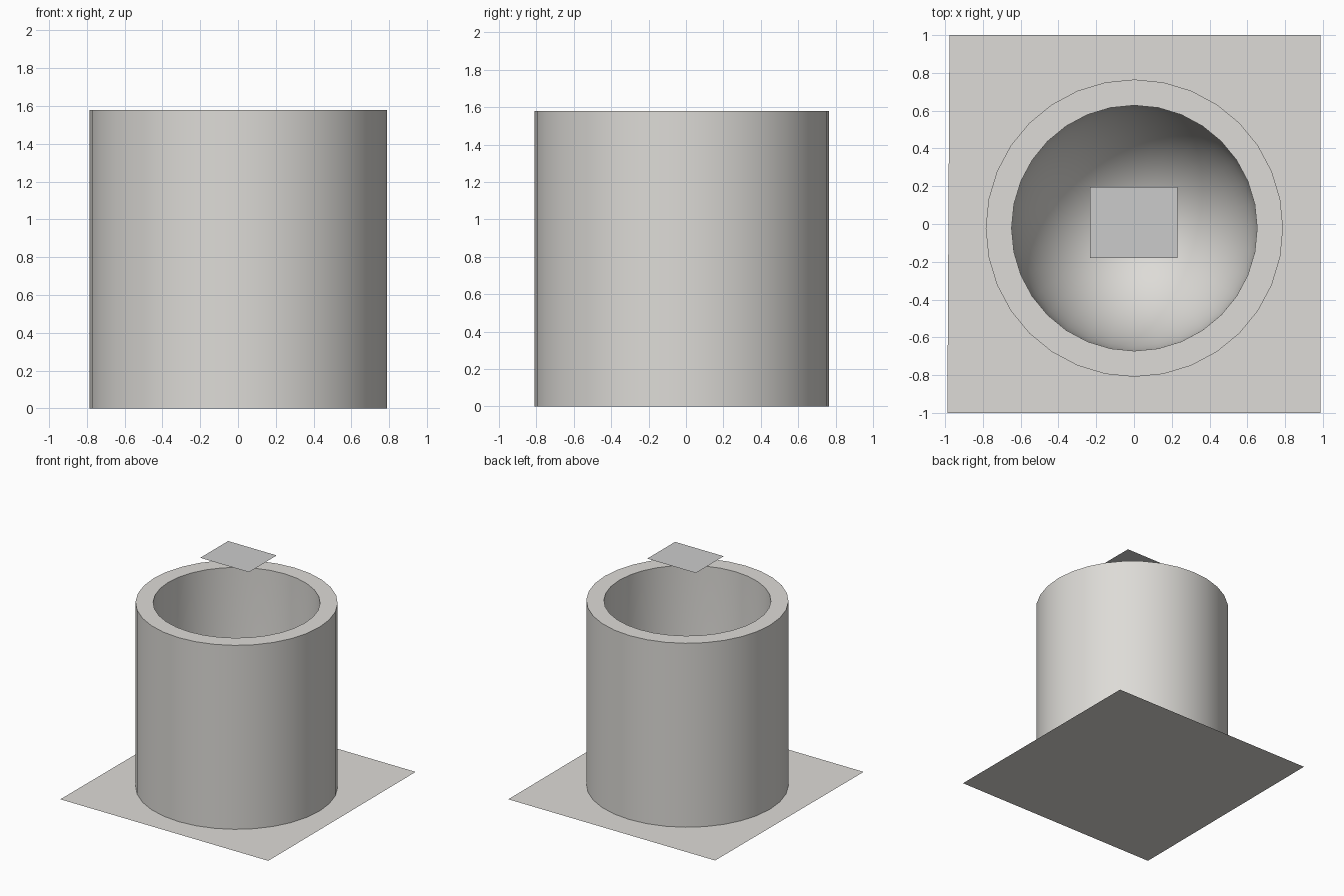
import bpy, bmesh, math

if "Cube" in bpy.data.objects:
    bpy.data.objects.remove(bpy.data.objects["Cube"])

stone = bpy.data.materials.new("warm_grey")
stone.diffuse_color = (0.725, 0.71, 0.68, 1)
stone.use_nodes = True
stone.node_tree.nodes["Principled BSDF"].inputs["Base Color"].default_value = stone.diffuse_color


def finish(name, bm, mat=None):
    me = bpy.data.meshes.new(name)
    bm.to_mesh(me)
    bm.free()
    ob = bpy.data.objects.new(name, me)
    bpy.context.collection.objects.link(ob)
    if mat:
        me.materials.append(mat)
    return ob


def sheet(name, corners, z, mat=None):
    bm = bmesh.new()
    bm.faces.new([bm.verts.new((x, y, z)) for x, y in corners])
    return finish(name, bm, mat)


def lathe(name, profile, centre, sides, mat):
    """Spin a profile of (radius, z) that starts and ends on the axis."""
    bm = bmesh.new()
    cx, cy = centre
    rings = []
    for r, z in profile:
        if r == 0:
            rings.append([bm.verts.new((cx, cy, z))] * sides)
        else:
            rings.append([bm.verts.new((cx + r * math.cos(2 * math.pi * i / sides),
                                        cy + r * math.sin(2 * math.pi * i / sides), z))
                          for i in range(sides)])
    for a, b in zip(rings, rings[1:]):
        for i in range(sides):
            j = (i + 1) % sides
            bm.faces.new(list(dict.fromkeys((a[i], a[j], b[j], b[i]))))
    bmesh.ops.recalc_face_normals(bm, faces=bm.faces)
    return finish(name, bm, mat)


# Floor sheet, slightly narrower at the back
sheet("floor", [(-0.988, -1), (0.988, -1), (0.988, 1), (-0.977, 1)], 0, stone)

# Small rectangular panel floating above the vessel
sheet("ceiling_panel", [(-0.232, -0.18), (0.23, -0.18), (0.23, 0.197), (-0.232, 0.197)], 1.963)

# Thick-walled vessel: straight outside, flat rim, deep hollow with rounded bottom
profile = [(0, 0), (0.787, 0), (0.787, 1.58), (0.65, 1.58)]
steps = 12
for k in range(steps + 1):
    t = math.pi / 2 * k / steps
    r = 0 if k == steps else 0.645 * math.cos(t)
    profile.append((r, 1.0 - 0.88 * math.sin(t)))
vessel = lathe("vessel", profile, (0.002, -0.022), 32, stone)

bpy.ops.object.select_all(action='DESELECT')
vessel.select_set(True)
bpy.context.view_layer.objects.active = vessel
bpy.ops.object.shade_smooth_by_angle(angle=math.radians(40))
